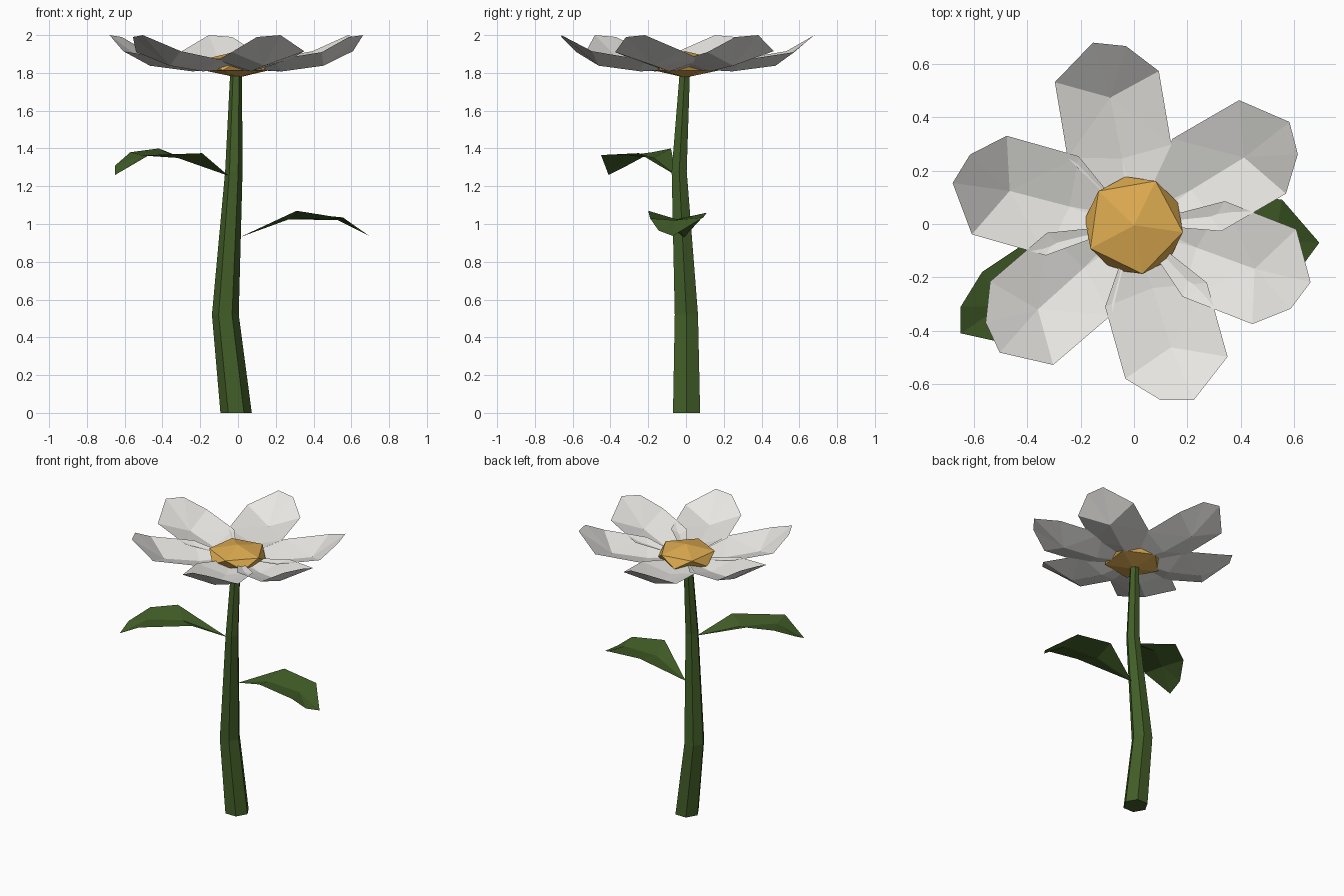
import bpy, bmesh, math
from mathutils import Matrix, Vector

if "Cube" in bpy.data.objects:
    bpy.data.objects.remove(bpy.data.objects["Cube"])


def material(name, rgb):
    m = bpy.data.materials.new(name)
    m.diffuse_color = (*rgb, 1)
    m.use_nodes = True
    m.node_tree.nodes["Principled BSDF"].inputs["Base Color"].default_value = m.diffuse_color
    return m


GREEN = material("leaf green", (0.055, 0.112, 0.021))
WHITE = material("petal white", (0.82, 0.81, 0.78))
GOLD = material("centre gold", (0.73, 0.41, 0.08))


def finish(name, bm, mat):
    me = bpy.data.meshes.new(name)
    bm.to_mesh(me)
    bm.free()
    me.materials.append(mat)
    ob = bpy.data.objects.new(name, me)
    bpy.context.collection.objects.link(ob)
    return ob


def sheet(name, verts, faces, mat, turn=0):
    bm = bmesh.new()
    vs = [bm.verts.new(v) for v in verts]
    for f in faces:
        bm.faces.new([vs[i] for i in f])
    bmesh.ops.rotate(bm, verts=bm.verts, cent=(0, 0, 0),
                     matrix=Matrix.Rotation(math.radians(turn), 3, 'Z'))
    return finish(name, bm, mat)


# Stem: bent six-sided tube (x, y, z, radius)
bm = bmesh.new()
rings = []
for x, y, z, r in [(-0.01, 0.003, 0, 0.083), (-0.067, 0.002, 0.52, 0.071),
                   (-0.022, -0.036, 1.28, 0.046), (-0.01, -0.006, 1.81, 0.031)]:
    rings.append([bm.verts.new((x + r * math.cos(k * math.pi / 3),
                                y + r * math.sin(k * math.pi / 3), z)) for k in range(6)])
for a, b in zip(rings, rings[1:]):
    for k in range(6):
        j = (k + 1) % 6
        bm.faces.new((a[k], a[j], b[j], b[k]))
bm.faces.new(rings[0][::-1])
bm.faces.new(rings[-1])
finish("stem", bm, GREEN)

# Flower centre: flattened 20-sided ball
bm = bmesh.new()
bmesh.ops.create_icosphere(bm, subdivisions=1, radius=1)
bmesh.ops.transform(bm, verts=bm.verts, matrix=Matrix.Translation((0, -0.005, 1.845))
                    @ Matrix.Rotation(math.radians(-8), 4, 'Z')
                    @ Matrix.Diagonal((0.207, 0.207, 0.07, 1)))
finish("flower_centre", bm, GOLD)

# Petals: one cupped shape turned around the centre
petal = [(0.03, -0.02, 1.82), (0.03, 0.02, 1.82),
         (0.275, -0.18, 1.868), (0.25, 0.01, 1.808), (0.28, 0.212, 1.868),
         (0.555, -0.172, 1.91), (0.482, 0.022, 1.838), (0.568, 0.22, 1.915),
         (0.665, -0.063, 1.99), (0.695, 0.058, 2.0)]
petal_faces = [(0, 2, 3), (0, 3, 1), (1, 3, 4), (2, 5, 6), (2, 6, 3),
               (3, 6, 4), (6, 7, 4), (5, 8, 6), (8, 9, 6), (9, 7, 6)]
for i, angle in enumerate((98, 28.5, -23, -76, 219, 162.5)):
    sheet(f"petal_{i + 1}", petal, petal_faces, WHITE, angle)

# Leaves: folded blades; base, two rows of (edge, midrib, edge), two tip points
leaf_faces = [(0, 2, 1), (0, 3, 2), (1, 2, 5, 4), (2, 3, 6, 5),
              (4, 5, 7), (5, 8, 7), (5, 6, 8)]
right_leaf = [(0.01, -0.01, 0.93),
              (0.29, 0.11, 1.06), (0.27, -0.05, 1.025), (0.31, -0.20, 1.07),
              (0.555, 0.092, 1.035), (0.53, -0.06, 1.02), (0.56, -0.19, 1.03),
              (0.695, -0.07, 0.937), (0.64, -0.145, 0.965)]
left_leaf = [(-0.05, -0.05, 1.255),
             (-0.42, -0.08, 1.40), (-0.32, -0.17, 1.35), (-0.19, -0.25, 1.375),
             (-0.57, -0.18, 1.38), (-0.50, -0.31, 1.362), (-0.47, -0.45, 1.365),
             (-0.65, -0.31, 1.31), (-0.65, -0.41, 1.26)]
# outward order mirrors between the two leaves
sheet("right_leaf", right_leaf, leaf_faces, GREEN)
sheet("left_leaf", left_leaf, [f[::-1] for f in leaf_faces], GREEN)
